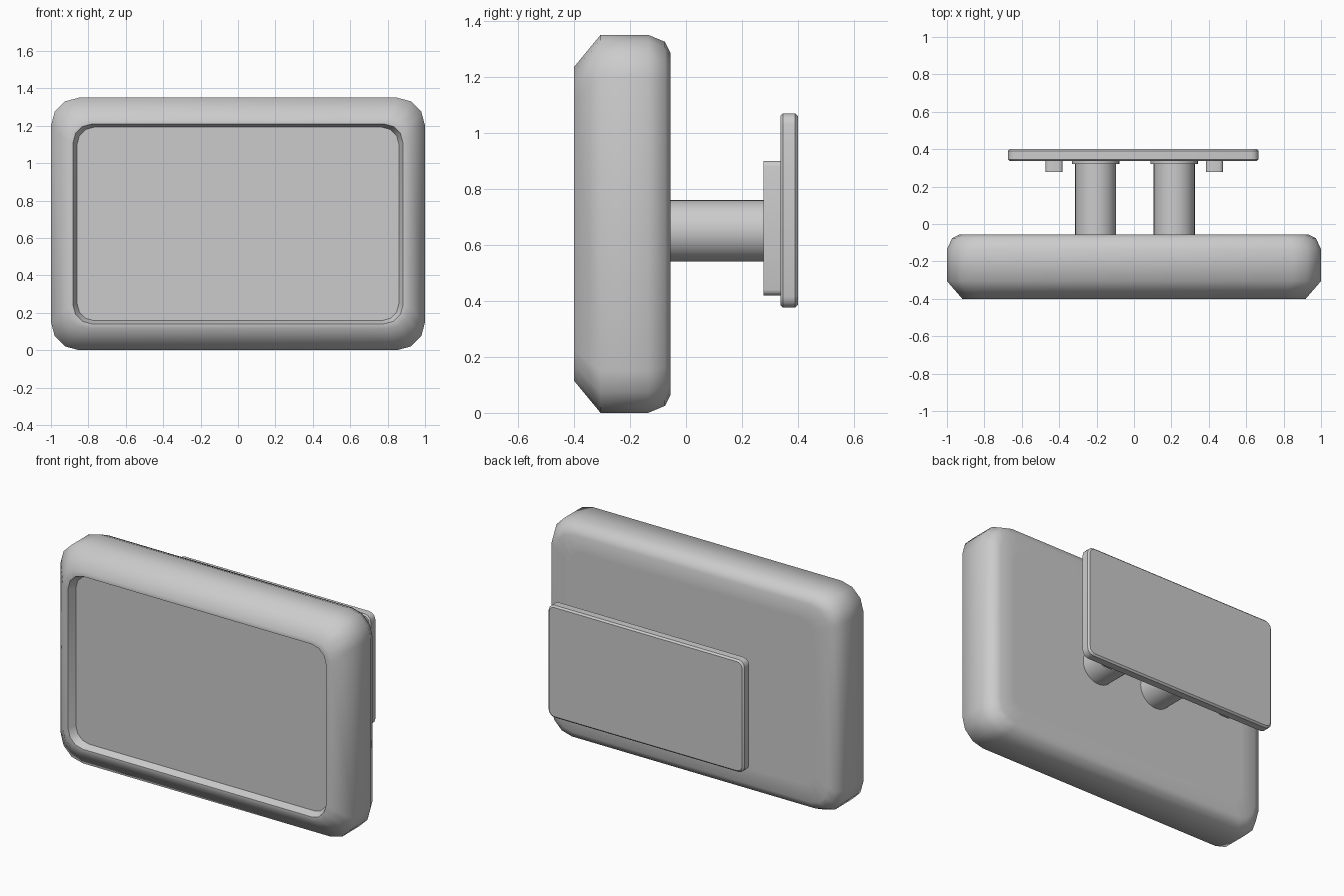
import bpy, bmesh, math
from mathutils import Vector

cube = bpy.data.objects.get("Cube")
if cube:
    bpy.data.objects.remove(cube, do_unlink=True)

grey = bpy.data.materials.new("light_grey")
grey.use_nodes = True
colour = (0.6, 0.6, 0.6, 1)
grey.diffuse_color = colour
grey.node_tree.nodes["Principled BSDF"].inputs["Base Color"].default_value = colour


def finish(bm, name, angle=60):
    bmesh.ops.recalc_face_normals(bm, faces=bm.faces)
    mesh = bpy.data.meshes.new(name)
    bm.to_mesh(mesh)
    bm.free()
    mesh.materials.append(grey)
    ob = bpy.data.objects.new(name, mesh)
    bpy.context.collection.objects.link(ob)
    bpy.ops.object.select_all(action='DESELECT')
    ob.select_set(True)
    bpy.context.view_layer.objects.active = ob
    bpy.ops.object.shade_smooth_by_angle(angle=math.radians(angle))
    return ob


def rounded_ring(bm, cx, cz, y, half_w, half_h, radius, segments):
    """Rounded rectangle of vertices facing along y."""
    verts = []
    for quarter, (sx, sz) in enumerate([(1, 1), (-1, 1), (-1, -1), (1, -1)]):
        for i in range(segments + 1):
            a = math.pi / 2 * (quarter + i / segments)
            verts.append(bm.verts.new((
                cx + sx * (half_w - radius) + radius * math.cos(a), y,
                cz + sz * (half_h - radius) + radius * math.sin(a))))
    return verts


def loft(name, cx, cz, sections, segments=3, angle=60):
    """Joins rounded rectangles (y, half width, half height, radius) and caps the ends."""
    bm = bmesh.new()
    rings = [rounded_ring(bm, cx, cz, *s, segments) for s in sections]
    for a, b in zip(rings, rings[1:]):
        n = len(a)
        for i in range(n):
            j = (i + 1) % n
            bm.faces.new((a[i], a[j], b[j], b[i]))
    bm.faces.new(rings[0])
    bm.faces.new(rings[-1])
    return finish(bm, name, angle)


def cylinder(name, x, z, radius, y0, y1, sides=32):
    bm = bmesh.new()
    bmesh.ops.create_cone(bm, cap_ends=True, segments=sides,
                          radius1=radius, radius2=radius, depth=y1 - y0)
    for v in bm.verts:
        v.co = Vector((x + v.co.x, (y0 + y1) / 2 + v.co.z, z + v.co.y))
    return finish(bm, name, 40)


# Rounded housing, from the back face round to the recessed screen
loft("screen_housing", 0, 0.675, [
    (-0.055, 0.83, 0.51, 0.08),
    (-0.055, 0.93, 0.61, 0.12),
    (-0.075, 0.972, 0.65, 0.14),
    (-0.135, 1.0, 0.675, 0.15),
    (-0.305, 1.0, 0.675, 0.15),
    (-0.4, 0.918, 0.56, 0.11),
    (-0.4, 0.882, 0.534, 0.1),
    (-0.355, 0.86, 0.517, 0.09),
])

# Two posts with thin collars where they meet the wall plate
for side, x in (("right", -0.205), ("left", 0.215)):
    cylinder(side + "_post", x, 0.65, 0.11, -0.06, 0.345)
    cylinder(side + "_collar", x, 0.65, 0.127, 0.322, 0.345)

# Upright rails on the plate
for side, x in (("right", -0.427), ("left", 0.43)):
    loft(side + "_rail", x, 0.66, [
        (0.277, 0.046, 0.24, 0.02),
        (0.345, 0.046, 0.24, 0.02),
    ], angle=40)

# Wall plate with softened rim
loft("wall_plate", -0.004, 0.7225, [
    (0.338, 0.662, 0.339, 0.035),
    (0.346, 0.67, 0.347, 0.04),
    (0.39, 0.67, 0.347, 0.04),
    (0.4, 0.66, 0.337, 0.035),
], angle=35)
